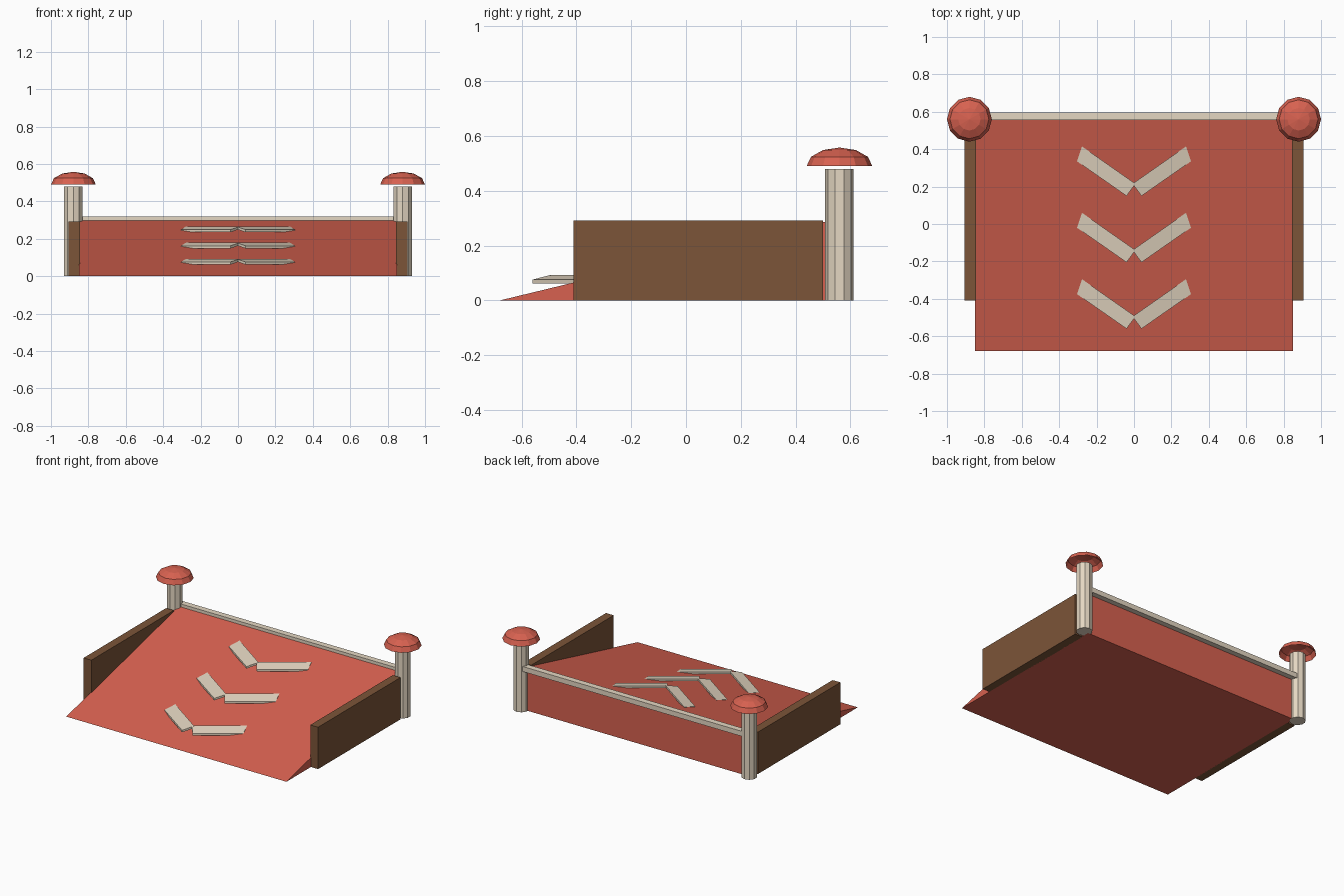
import bpy, bmesh, math
from mathutils import Vector

if "Cube" in bpy.data.objects:
    bpy.data.objects.remove(bpy.data.objects["Cube"])


def material(name, rgb):
    m = bpy.data.materials.new(name)
    m.diffuse_color = (*rgb, 1)
    m.use_nodes = True
    m.node_tree.nodes["Principled BSDF"].inputs["Base Color"].default_value = m.diffuse_color
    return m


RED = material("red_paint", (0.68, 0.12, 0.08))
CREAM = material("cream_paint", (0.78, 0.68, 0.54))
BROWN = material("brown_wood", (0.20, 0.09, 0.04))


def finish(name, bm, mat):
    bmesh.ops.recalc_face_normals(bm, faces=bm.faces)
    mesh = bpy.data.meshes.new(name)
    bm.to_mesh(mesh)
    bm.free()
    mesh.materials.append(mat)
    ob = bpy.data.objects.new(name, mesh)
    bpy.context.collection.objects.link(ob)
    return ob


def prism(name, profile, offset, mat):
    bm = bmesh.new()
    face = bm.faces.new([bm.verts.new(p) for p in profile])
    ext = bmesh.ops.extrude_face_region(bm, geom=[face], use_keep_orig=True)
    verts = [g for g in ext["geom"] if isinstance(g, bmesh.types.BMVert)]
    bmesh.ops.translate(bm, verts=verts, vec=Vector(offset))
    return finish(name, bm, mat)


def box(name, lo, hi, mat):
    x0, y0, z0 = lo
    x1, y1, z1 = hi
    return prism(name, [(x0, y0, z0), (x1, y0, z0), (x1, y1, z0), (x0, y1, z0)],
                 (0, 0, z1 - z0), mat)


# Wedge ramp and the rail along its high edge
prism("ramp", [(-0.85, -0.68, 0), (-0.85, 0.56, 0), (-0.85, 0.56, 0.30)], (1.7, 0, 0), RED)
box("back_rail", (-0.86, 0.555, 0.285), (0.86, 0.597, 0.32), CREAM)

for side, s in (("left", -1), ("right", 1)):
    # Side walls
    box(side + "_wall", (min(s * 0.845, s * 0.905), -0.41, 0),
        (max(s * 0.845, s * 0.905), 0.50, 0.292), BROWN)

    # Ten-sided posts
    bm = bmesh.new()
    bmesh.ops.create_cone(bm, cap_ends=True, segments=10, radius1=0.052,
                          radius2=0.052, depth=0.48)
    post = finish(side + "_post", bm, CREAM)
    post.location = (s * 0.88, 0.56, 0.24)

    # Hollow half-dome caps floating just above the posts
    bm = bmesh.new()
    bmesh.ops.create_uvsphere(bm, u_segments=12, v_segments=6, radius=0.12)
    low = [v for v in bm.verts if v.co.z < -0.01]
    bmesh.ops.delete(bm, geom=low, context='VERTS')
    bmesh.ops.scale(bm, verts=bm.verts, vec=(1, 1, 0.068 / 0.12))
    cap = finish(side + "_post_cap", bm, RED)
    cap.location = (s * 0.88, 0.56, 0.49)

# Three direction chevrons, each from two tilted bars
for i in range(3):
    y, z = -0.56 + 0.355 * i, 0.062 + 0.0865 * i
    for side, s in (("left", -1), ("right", 1)):
        bar = [(s * 0.04, y, z), (s * 0.305, y + 0.185, z),
               (s * 0.278, y + 0.265, z + 0.017), (s * -0.008, y + 0.065, z + 0.017)]
        prism(f"chevron_{i + 1}_{side}", bar, (0, 0, 0.014), CREAM)
